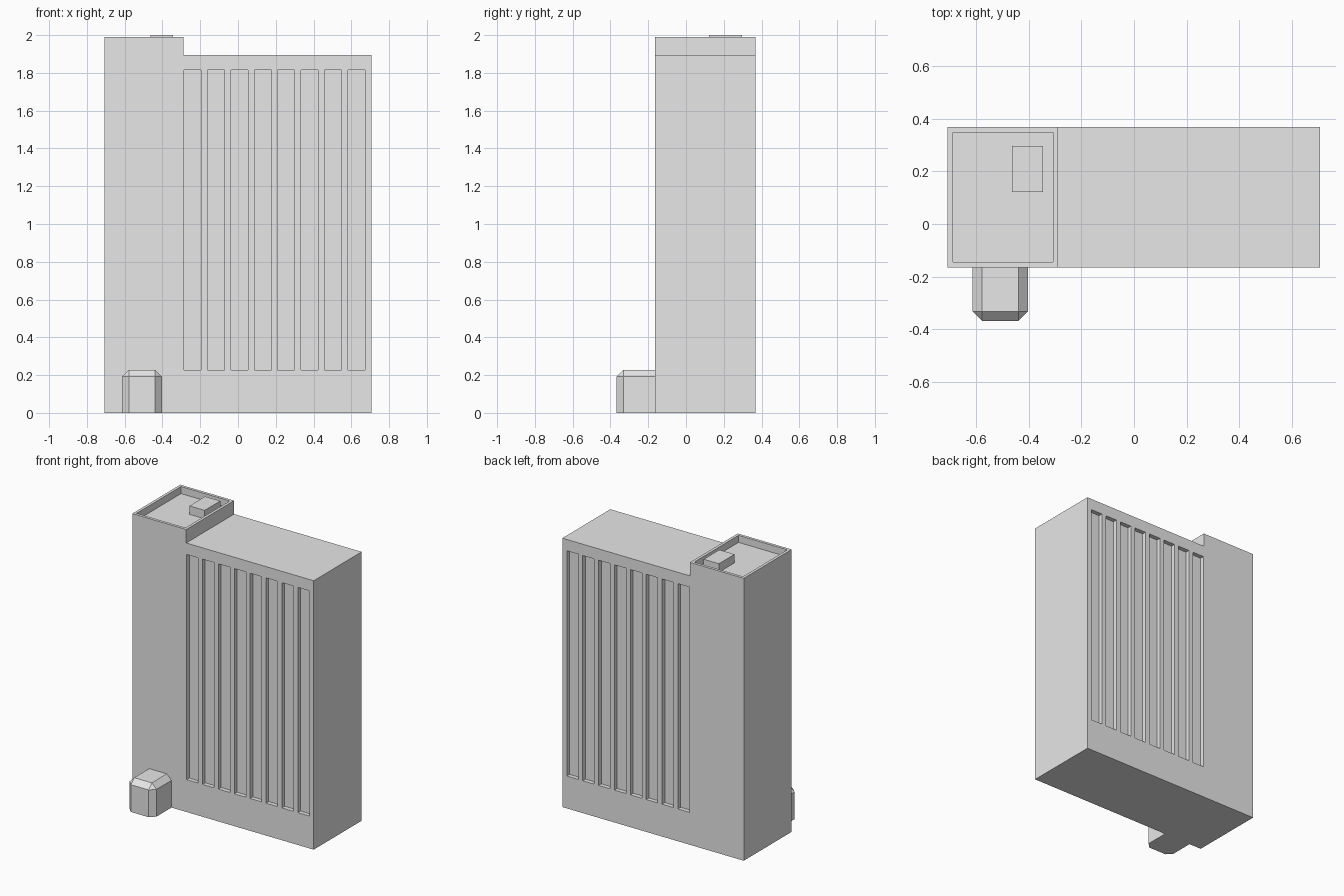
import bpy, bmesh
from mathutils import Vector

cube = bpy.data.objects.get("Cube")
if cube:
    bpy.data.objects.remove(cube, do_unlink=True)

grey = bpy.data.materials.new("plain grey")
grey.use_nodes = True
GREY = (0.8, 0.8, 0.8, 1)
grey.diffuse_color = GREY
grey.node_tree.nodes["Principled BSDF"].inputs["Base Color"].default_value = GREY

FRONT, BACK = -0.165, 0.368
LEFT, STEP, RIGHT = -0.708, -0.288, 0.706
ROOF, TOWER_TOP = 1.895, 1.99
FLOOR = 1.94


def add_box(bm, low, high):
    low, high = Vector(low), Vector(high)
    verts = bmesh.ops.create_cube(bm, size=1)["verts"]
    for v in verts:
        v.co = (low + high) / 2 + v.co * (high - low)
    return verts


def make_object(name, bm):
    bmesh.ops.recalc_face_normals(bm, faces=bm.faces)
    mesh = bpy.data.meshes.new(name)
    bm.to_mesh(mesh)
    bm.free()
    mesh.materials.append(grey)
    obj = bpy.data.objects.new(name, mesh)
    bpy.context.collection.objects.link(obj)
    return obj


# Building block and stair tower: one stepped profile, extruded in depth
bm = bmesh.new()
profile = [(LEFT, 0), (RIGHT, 0), (RIGHT, ROOF), (STEP, ROOF), (STEP, TOWER_TOP), (LEFT, TOWER_TOP)]
face = bm.faces.new([bm.verts.new((x, FRONT, z)) for x, z in profile])
new = bmesh.ops.extrude_face_region(bm, geom=[face])["geom"]
bmesh.ops.translate(bm, vec=(0, BACK - FRONT, 0), verts=[g for g in new if isinstance(g, bmesh.types.BMVert)])
if not face.is_valid or len(bm.faces) < 8:
    bm.faces.new([v for v in bm.verts if v.co.y < 0])
building = make_object("building", bm)

# Cutter: window strips on both long walls and the sunken tower roof
bm = bmesh.new()
depth, margin = 0.03, 0.05
for i in range(8):
    x = -0.285 + i * 0.1238
    for wall, sign in ((FRONT, 1), (BACK, -1)):
        ys = sorted((wall - sign * margin, wall + sign * depth))
        add_box(bm, (x, ys[0], 0.228), (x + 0.09, ys[1], 1.815))
rim = 0.02
add_box(bm, (LEFT + rim, FRONT + rim, FLOOR), (STEP - rim, BACK - rim, TOWER_TOP + margin))
cutter = make_object("recess_cutter", bm)
cutter.hide_render = True

cut = building.modifiers.new("recesses", "BOOLEAN")
cut.operation, cut.solver, cut.object = "DIFFERENCE", "EXACT", cutter
graph = bpy.context.evaluated_depsgraph_get()
carved = bpy.data.meshes.new_from_object(building.evaluated_get(graph))
building.modifiers.clear()
building.data = carved
bpy.data.objects.remove(cutter, do_unlink=True)

# Roof hatch on the tower
bm = bmesh.new()
add_box(bm, (-0.464, 0.122, FLOOR), (-0.345, 0.296, 2.0))
make_object("roof_hatch", bm)

# Entrance porch with chamfered top and front corners
bm = bmesh.new()
low, high = Vector((-0.613, -0.368, 0)), Vector((-0.403, FRONT, 0.228))
add_box(bm, low, high)


def is_chamfered(edge):
    a, b = (v.co for v in edge.verts)
    mid = (a + b) / 2
    on_top, in_front, at_back = mid.z > high.z - 0.001, mid.y < low.y + 0.001, mid.y > high.y - 0.001
    upright = abs(a.z - b.z) > 0.1
    return (on_top and not at_back) or (in_front and upright)


bmesh.ops.bevel(bm, geom=[e for e in bm.edges if is_chamfered(e)], offset=0.036,
                offset_type="OFFSET", segments=1, profile=0.5, affect="EDGES")
make_object("entrance_porch", bm)
